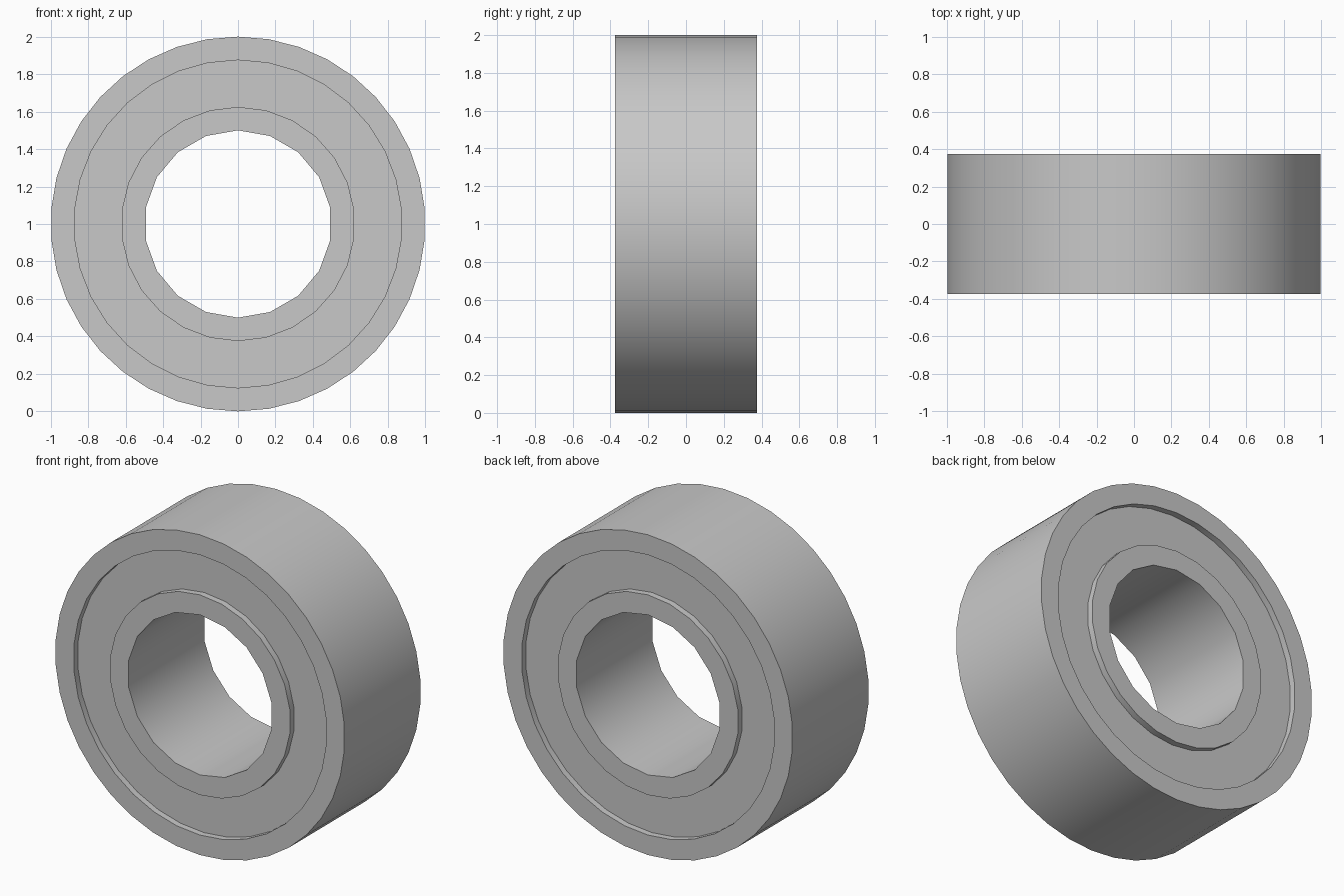
import bpy
import bmesh
from math import sin, cos, pi, radians

cube = bpy.data.objects.get("Cube")
if cube:
    bpy.data.objects.remove(cube, do_unlink=True)

# Single plain steel grey
steel = bpy.data.materials.new("steel_grey")
steel.use_nodes = True
grey = (0.58, 0.58, 0.58, 1)
steel.diffuse_color = grey
steel.node_tree.nodes["Principled BSDF"].inputs["Base Color"].default_value = grey

# Radius and side count of each circular edge, from the bore outwards
BORE = (0.5, 18)
INNER_LIP = (0.625, 26)
OUTER_LIP = (0.875, 34)
RIM = (1.0, 38)
HALF_WIDTH = 0.375
RECESS = 0.04
SEAL_THICKNESS = 0.05


def circle(bm, edge, y):
    """Closed loop of edges around the y axis with a corner at the top."""
    radius, sides = edge
    angles = [2 * pi * i / sides for i in range(sides)]
    verts = [bm.verts.new((radius * sin(a), y, 1 + radius * cos(a))) for a in angles]
    return [bm.edges.new((v, verts[(i + 1) % sides])) for i, v in enumerate(verts)]


def make_ring(name, inner, outer, y_front, y_back):
    """Flat-ended tube whose two walls may have different side counts."""
    bm = bmesh.new()
    loops = [[circle(bm, edge, y) for edge in (inner, outer)]
             for y in (y_front, y_back)]
    for wall in zip(*loops):
        bmesh.ops.bridge_loops(bm, edges=wall[0] + wall[1])
    for end in loops:
        bmesh.ops.triangle_fill(bm, edges=end[0] + end[1], use_beauty=True)
    bmesh.ops.recalc_face_normals(bm, faces=bm.faces[:])
    mesh = bpy.data.meshes.new(name)
    bm.to_mesh(mesh)
    bm.free()
    mesh.materials.append(steel)
    obj = bpy.data.objects.new(name, mesh)
    bpy.context.collection.objects.link(obj)
    bpy.ops.object.select_all(action='DESELECT')
    obj.select_set(True)
    bpy.context.view_layer.objects.active = obj
    bpy.ops.object.shade_smooth_by_angle(angle=radians(35))
    return obj


# Races
make_ring("outer_race", OUTER_LIP, RIM, -HALF_WIDTH, HALF_WIDTH)
make_ring("inner_race", BORE, INNER_LIP, -HALF_WIDTH, HALF_WIDTH)

# Recessed seals on both ends
for name, side in (("front_seal", -1), ("back_seal", 1)):
    face = HALF_WIDTH - RECESS
    make_ring(name, INNER_LIP, OUTER_LIP, side * face, side * (face - SEAL_THICKNESS))
